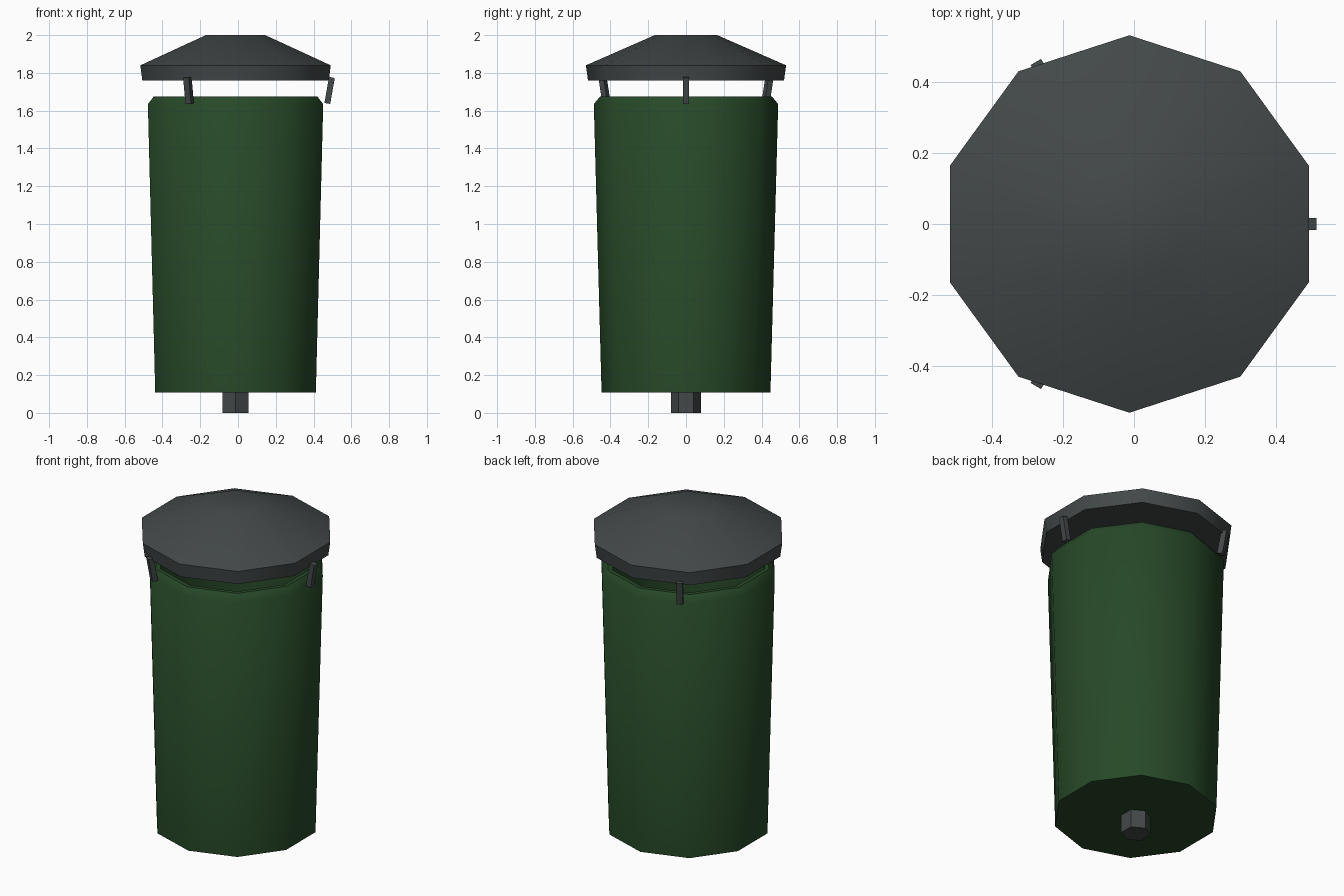
import bpy, bmesh, math
from mathutils import Matrix, Vector

cube = bpy.data.objects.get("Cube")
if cube:
    bpy.data.objects.remove(cube, do_unlink=True)

CX = -0.013  # axis of the bin


def make_material(name, rgb):
    mat = bpy.data.materials.new(name)
    mat.use_nodes = True
    color = (*rgb, 1)
    mat.diffuse_color = color
    mat.node_tree.nodes["Principled BSDF"].inputs["Base Color"].default_value = color
    return mat


green = make_material("dark green", (0.020, 0.066, 0.021))
grey = make_material("charcoal grey", (0.056, 0.065, 0.065))


def add_object(name, bm, mat, smooth_angle=None):
    bmesh.ops.recalc_face_normals(bm, faces=bm.faces)
    mesh = bpy.data.meshes.new(name)
    bm.to_mesh(mesh)
    bm.free()
    mesh.materials.append(mat)
    obj = bpy.data.objects.new(name, mesh)
    bpy.context.collection.objects.link(obj)
    if smooth_angle:
        bpy.ops.object.select_all(action='DESELECT')
        obj.select_set(True)
        bpy.context.view_layer.objects.active = obj
        bpy.ops.object.shade_smooth_by_angle(angle=math.radians(smooth_angle))
    return obj


def lathe(name, profile, sides, mat, smooth_angle=None):
    """Closed prism through (radius, height) rings, capped at both ends."""
    bm = bmesh.new()
    rings = []
    for r, z in profile:
        angles = [math.pi / 2 + math.tau * i / sides for i in range(sides)]
        rings.append([bm.verts.new((CX + r * math.cos(a), r * math.sin(a), z)) for a in angles])
    for low, high in zip(rings, rings[1:]):
        for i in range(sides):
            j = (i + 1) % sides
            bm.faces.new((low[i], low[j], high[j], high[i]))
    bm.faces.new(rings[0])
    bm.faces.new(rings[-1])
    return add_object(name, bm, mat, smooth_angle)


# Hollow tapered container with a chamfered rim
lathe("bin_body", [(0.447, 0.107), (0.488, 1.635), (0.455, 1.675), (0.43, 1.675), (0.41, 0.16)],
      10, green, 50)

# Shallow cone lid with a flat crown
lathe("lid", [(0.519, 1.76), (0.53, 1.84), (0.165, 2.0)], 10, grey, 50)

# Hexagonal foot post
lathe("foot_post", [(0.08, 0.0), (0.08, 0.107)], 6, grey)

# Three tilted brackets holding the lid
for i in range(3):
    bm = bmesh.new()
    bmesh.ops.create_cube(bm, size=1)
    placement = (Matrix.Translation(Vector((CX, 0, 0)))
                 @ Matrix.Rotation(math.tau * i / 3, 4, 'Z')
                 @ Matrix.Translation(Vector((0.498, 0, 1.707)))
                 @ Matrix.Rotation(math.radians(10), 4, 'Y')
                 @ Matrix.Diagonal((0.031, 0.034, 0.14, 1)))
    bmesh.ops.transform(bm, matrix=placement, verts=bm.verts)
    add_object(f"lid_bracket_{i + 1}", bm, grey)
